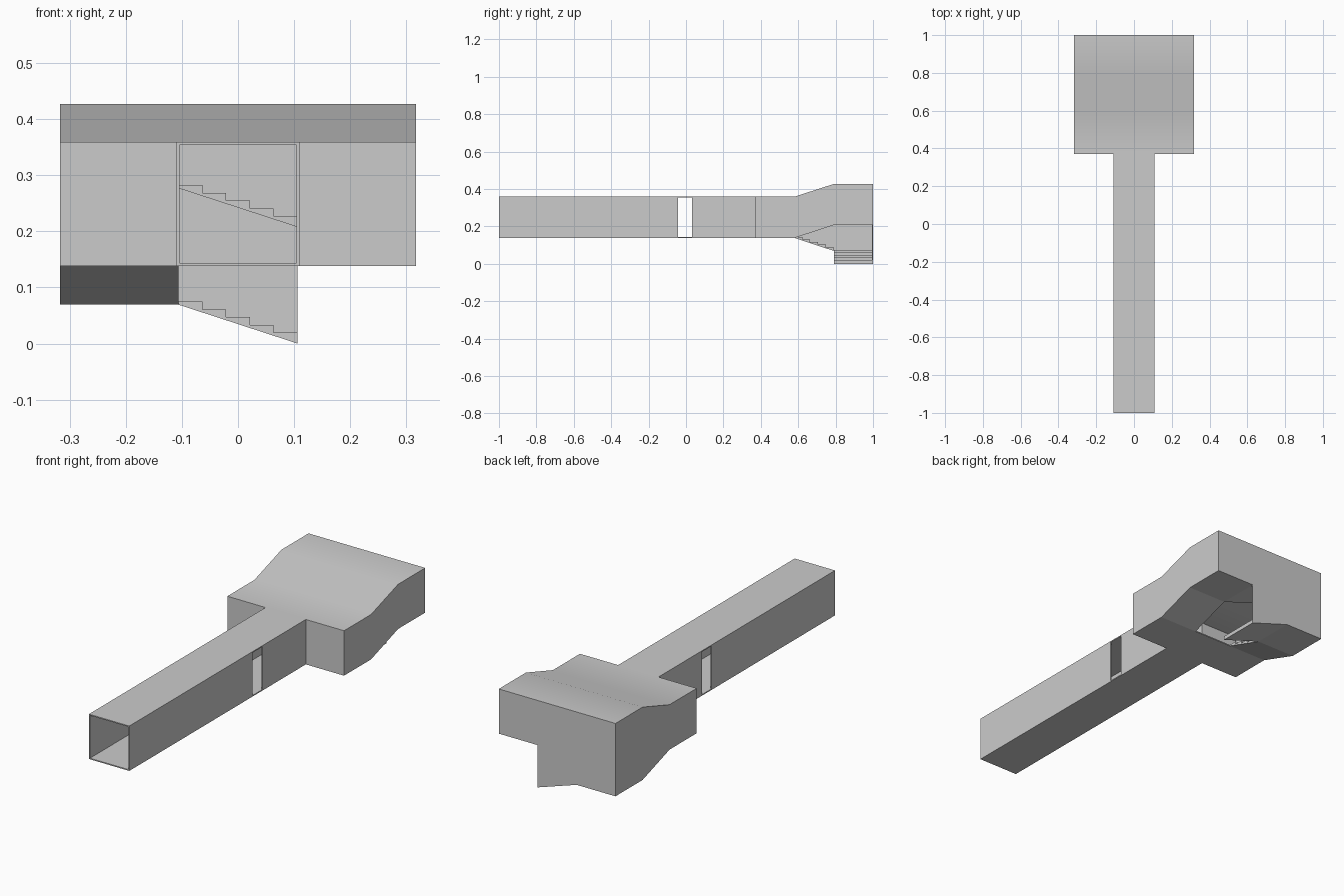
import bpy, bmesh
from mathutils import Vector

if "Cube" in bpy.data.objects:
    bpy.data.objects.remove(bpy.data.objects["Cube"])

T = 0.0055                       # wall thickness
W, C = 0.317, 0.106              # outer and inner half width of the stair room
Y0, Y1, Y2, Y3 = 0.37, 0.58, 0.79, 1.0
RISE = 0.0692
L0, L1, L2, L3 = 0.0, RISE, 2 * RISE, 3 * RISE   # floor levels (underside)
LOW, HIGH = 0.359, 0.427         # roof levels


def extrude(name, pts, axis, a, b, smooth=False):
    """Prism: 2D profile (other two axes in order) extruded along axis from a to b."""
    def place(p, d):
        v = list(p)
        v.insert('xyz'.index(axis), d)
        return Vector(v)
    bm = bmesh.new()
    lo = [bm.verts.new(place(p, a)) for p in pts]
    hi = [bm.verts.new(place(p, b)) for p in pts]
    bm.faces.new(lo)
    bm.faces.new(hi)
    n = len(pts)
    for i in range(n):
        j = (i + 1) % n
        bm.faces.new((lo[i], lo[j], hi[j], hi[i]))
    bmesh.ops.recalc_face_normals(bm, faces=bm.faces)
    me = bpy.data.meshes.new(name)
    bm.to_mesh(me)
    bm.free()
    if smooth:
        for p in me.polygons:
            p.use_smooth = True
        me.set_sharp_from_angle(angle=0.5236)
    ob = bpy.data.objects.new(name, me)
    bpy.context.collection.objects.link(ob)
    return ob


def box(name, x0, x1, y0, y1, z0, z1):
    return extrude(name, [(x0, y0), (x1, y0), (x1, y1), (x0, y1)], 'z', z0, z1)


def stairs(name, axis, u0, u1, z0, a, b, steps=5):
    """Flight rising from u0 to u1 with a sloped underside starting at z0."""
    pts = [(u1, z0 + RISE), (u0, z0)]
    for i in range(steps):
        z = z0 + T + (i + 1) * RISE / steps
        pts += [(u0 + (u1 - u0) * i / steps, z), (u0 + (u1 - u0) * (i + 1) / steps, z)]
    return extrude(name, pts, axis, a, b)


# Entrance tunnel with a gap in both sides
TW = 0.1095
box("tunnel_floor", -TW, TW, -1, Y0, L2, L2 + T)
box("tunnel_roof", -TW, TW, -1, Y0, LOW - T, LOW)
for side, s in (("left", -1), ("right", 1)):
    xa, xb = sorted((s * TW, s * (TW - T)))
    box(f"tunnel_front_wall_{side}", xa, xb, -1, -0.042, L2 + T, LOW - T)
    box(f"tunnel_rear_wall_{side}", xa, xb, 0.033, Y0, L2 + T, LOW - T)

# Room roof
top = [(Y0, LOW), (Y1, LOW), (Y2, HIGH), (Y3, HIGH)]
under = [(y, z - T) for y, z in top]
extrude("room_roof", top + under[::-1], 'x', -W, W, smooth=True)

# Room side walls, one following the flight down and one the flight up
roofline = [(Y3 - T, HIGH - T)] + under[2::-1]
for side, s, lev in (("left", -1, L1), ("right", 1, L3)):
    prof = [(Y0, L2), (Y1, L2), (Y2, lev), (Y3 - T, lev)] + roofline
    extrude(f"room_side_wall_{side}", prof, 'x', s * W, s * (W - T))
    xa, xb = sorted((s * (TW - T), s * (W - T)))
    box(f"room_front_wall_{side}", xa, xb, Y0, Y0 + T, L2 + T, LOW - T)

# Room back wall
extrude("room_back_wall", [(-W, L1), (-C, L1), (C, L0), (C, L3), (W, L3),
                           (W, HIGH - T), (-W, HIGH - T)], 'y', Y3 - T, Y3)

# Floors and landings
I = W - T
box("platform_floor", -I, I, Y0, Y1, L2, L2 + T)
box("lower_landing", -I, -C, Y2, Y3 - T, L1, L1 + T)
box("upper_landing", C, I, Y2, Y3 - T, L3, L3 + T)

# Four flights of stairs winding round the open well
stairs("left_flight", 'x', Y2, Y1, L1, -I, -C)
stairs("right_flight", 'x', Y1, Y2, L2, C, I)
stairs("lower_back_flight", 'y', C, -C, L0, Y2, Y3 - T)
stairs("upper_back_flight", 'y', C, -C, L3, Y2, Y3 - T)
